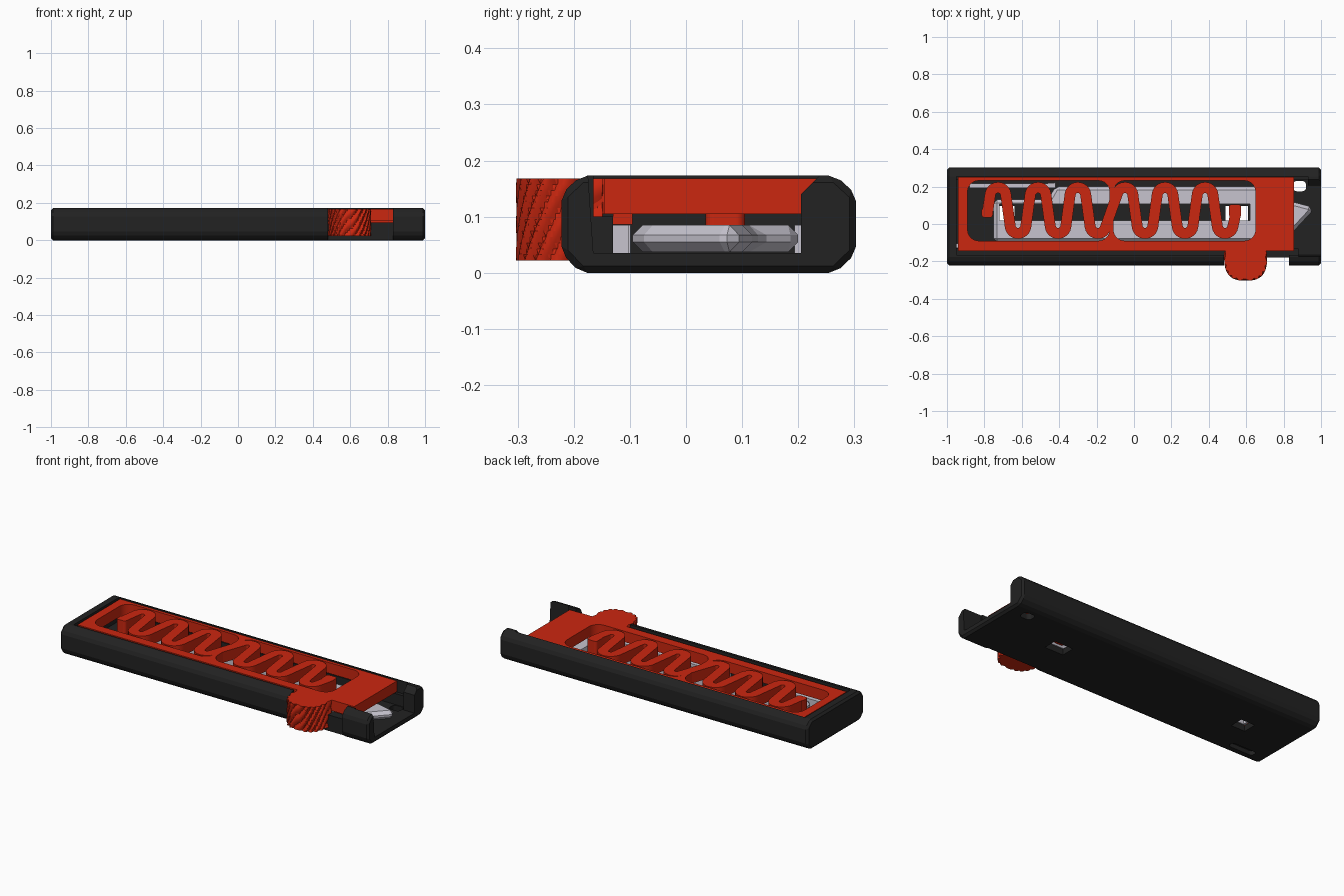
import bpy, bmesh
from math import sin, cos, pi, radians, copysign

if "Cube" in bpy.data.objects:
    bpy.data.objects.remove(bpy.data.objects["Cube"])


def material(name, rgb):
    m = bpy.data.materials.new(name)
    m.diffuse_color = (*rgb, 1)
    m.use_nodes = True
    m.node_tree.nodes["Principled BSDF"].inputs["Base Color"].default_value = m.diffuse_color
    return m


BLACK = material("black_plastic", (0.016, 0.016, 0.016))
RED = material("red_plastic", (0.6, 0.02, 0.005))
STEEL = material("pale_grey", (0.57, 0.55, 0.62))


def prism(name, pts, lo, hi, mat=None, axis="z"):
    """Extrude a closed outline along z (x,y points) or x (y,z points)."""
    bm = bmesh.new()
    place = (lambda p, h: (p[0], p[1], h)) if axis == "z" else (lambda p, h: (h, p[0], p[1]))
    a = [bm.verts.new(place(p, lo)) for p in pts]
    b = [bm.verts.new(place(p, hi)) for p in pts]
    bm.faces.new(a[::-1])
    bm.faces.new(b)
    for i in range(len(pts)):
        j = (i + 1) % len(pts)
        bm.faces.new((a[i], a[j], b[j], b[i]))
    return finish(name, bm, mat)


def finish(name, bm, mat):
    bmesh.ops.recalc_face_normals(bm, faces=bm.faces[:])
    me = bpy.data.meshes.new(name)
    bm.to_mesh(me)
    bm.free()
    ob = bpy.data.objects.new(name, me)
    bpy.context.collection.objects.link(ob)
    if mat:
        me.materials.append(mat)
    return ob


def rect(x0, x1, y0, y1, r=0.0):
    if not r:
        return [(x0, y0), (x1, y0), (x1, y1), (x0, y1)]
    corners = [(x1 - r, y1 - r, 0), (x0 + r, y1 - r, 90), (x0 + r, y0 + r, 180), (x1 - r, y0 + r, 270)]
    return [(cx + r * cos(radians(a + t)), cy + r * sin(radians(a + t)))
            for cx, cy, a in corners for t in range(0, 91, 15)]


def apply(ob, mod):
    bpy.context.view_layer.objects.active = ob
    bpy.ops.object.modifier_apply(modifier=mod.name)


def cut(ob, pts, lo, hi, axis="z"):
    c = prism("cutter", pts, lo, hi, None, axis)
    c.hide_render = True
    m = ob.modifiers.new("cut", "BOOLEAN")
    m.operation, m.solver, m.object = "DIFFERENCE", "EXACT", c
    apply(ob, m)
    bpy.data.objects.remove(c)


def bevel(ob, width):
    m = ob.modifiers.new("bevel", "BEVEL")
    m.width, m.segments, m.limit_method = width, 1, "ANGLE"
    apply(ob, m)


# Case: chamfered tray, hollow inside, open at the right end
case = prism("case", [(-.188, 0), (.267, 0), (.303, .035), (.303, .14), (.267, .173),
                      (-.188, .173), (-.222, .14), (-.222, .035)], -1, 1, BLACK, "x")
bevel(case, 0.012)
cut(case, rect(-.95, .93, -.13, .235), .035, .3)
cut(case, rect(-.95, .93, -.165, .255), .1, .3)
cut(case, [(-.165, .035), (.205, .035), (.205, .14), (.245, .18), (-.175, .18)], .88, 1.1, "x")
# Side opening for the thumb knob, and holes in the floor
cut(case, rect(.48, .83, -.3, -.18), -.1, .3)
cut(case, rect(.48, .83, -.3, -.12), .095, .3)
for x0, x1 in ((-.73, -.64), (.49, .61)):
    cut(case, rect(x0, x1, .015, .095), -.1, .06)
cut(case, rect(.85, .92, .175, .23, .02), -.1, .06)
cut(case, rect(-.92, -.76, -.155, -.115, .018), -.1, .025)

# Blade: bevelled plate with long slot
blade = prism("blade", [(-.75, -.095), (.76, -.095), (.82, -.075), (.88, -.01), (.945, .06), (.955, .09),
                        (.85, .118), (.72, .13), (.66, .2), (-.42, .2), (-.46, .13), (-.75, .13)],
              .037, .085, STEEL)
bevel(blade, 0.018)
cut(blade, rect(-.72, .62, .018, .108), 0, .2)

# Flexible latch arms beside the blade
for name, x0, x1, y in (("front_latch_arm", -.95, -.5, -.115), ("back_latch_arm", -.88, -.42, .205),
                        ("front_latch_bar", -.2, .72, -.118)):
    prism(name, [(x0, y - .012), (x1, y - .012), (x1, y + .016), (x1 - .05, y + .012), (x0, y + .012)],
          .035, .085, STEEL)

# Slider frame with two windows
Z0, Z1 = .105, .168
slider = prism("slider_frame", [(-.94, -.145), (.49, -.145), (.49, -.17), (.705, -.17), (.705, -.145),
                                (.855, -.145), (.855, .25), (-.94, .25)], Z0, Z1, RED)
for x0, x1 in ((-.89, -.13), (-.11, .65)):
    cut(slider, rect(x0, x1, -.09, .232, .06), 0, .3)
prism("slider_foot", rect(.71, .85, -.13, -.095), .086, Z0, RED)

# Serpentine spring: tangent arcs joined by leaning straights
bends = [-.727, -.62, -.513, -.406, -.3, -.193, -.048, .059, .166, .273, .38, .487]
path = [(-.785, .05, (-1, .1))]
for i, bx in enumerate(bends):
    s = 1 if i % 2 == 0 else -1
    by = .153 if s > 0 else -.008
    for k in range(13):
        a = radians(170 - k * 160 / 12)
        c, n = cos(a), sin(a) * s
        path.append((bx + .042 * c, by + .042 * n, (c * s, n * s)))
path.append((.545, .06, (-.98, .15)))
W = .029
spring_pts = ([(x + W * n[0], y + W * n[1]) for x, y, n in path]
              + [(x - W * n[0], y - W * n[1]) for x, y, n in reversed(path)])
spring = prism("slider_spring", spring_pts, Z0, Z1, RED)

# Pegs at both spring ends, reaching down into the blade slot
for name, x in (("left_spring_peg", -.785), ("right_spring_peg", .54)):
    if x > 0:
        prism(name, rect(x - .032, x + .032, .035, .105, .015), .037, Z1, RED)
    else:
        prism(name, rect(x - .03, x + .03, .035, .085, .015), .087, Z1, RED)

# Thumb knob: rounded block with twisted ridges
bm = bmesh.new()
N, L = 160, 14
rings = []
for j in range(L + 1):
    z = .022 + .146 * j / L
    ring = []
    for i in range(N):
        t = 2 * pi * i / N
        saw = abs(((t - z * 5.5) * 20 / (2 * pi)) % 1 - .5) * 2
        f = 1 - .09 * saw ** 2
        x = .597 + .115 * f * copysign(abs(cos(t)) ** .72, cos(t))
        y = -.17 + .133 * f * copysign(abs(sin(t)) ** .72, sin(t))
        ring.append(bm.verts.new((x, min(y, -.148 + .0001 * sin(t)), z)))
    rings.append(ring)
for p, q in zip(rings, rings[1:]):
    for i in range(N):
        k = (i + 1) % N
        bm.faces.new((p[i], p[k], q[k], q[i]))
bm.faces.new(rings[0][::-1])
bm.faces.new(rings[-1])
finish("thumb_knob", bm, RED)

# Smooth the curved walls, keep real edges crisp
for ob in (spring, slider, bpy.data.objects["thumb_knob"]):
    bpy.ops.object.select_all(action="DESELECT")
    ob.select_set(True)
    bpy.context.view_layer.objects.active = ob
    bpy.ops.object.shade_smooth_by_angle(angle=radians(25))
